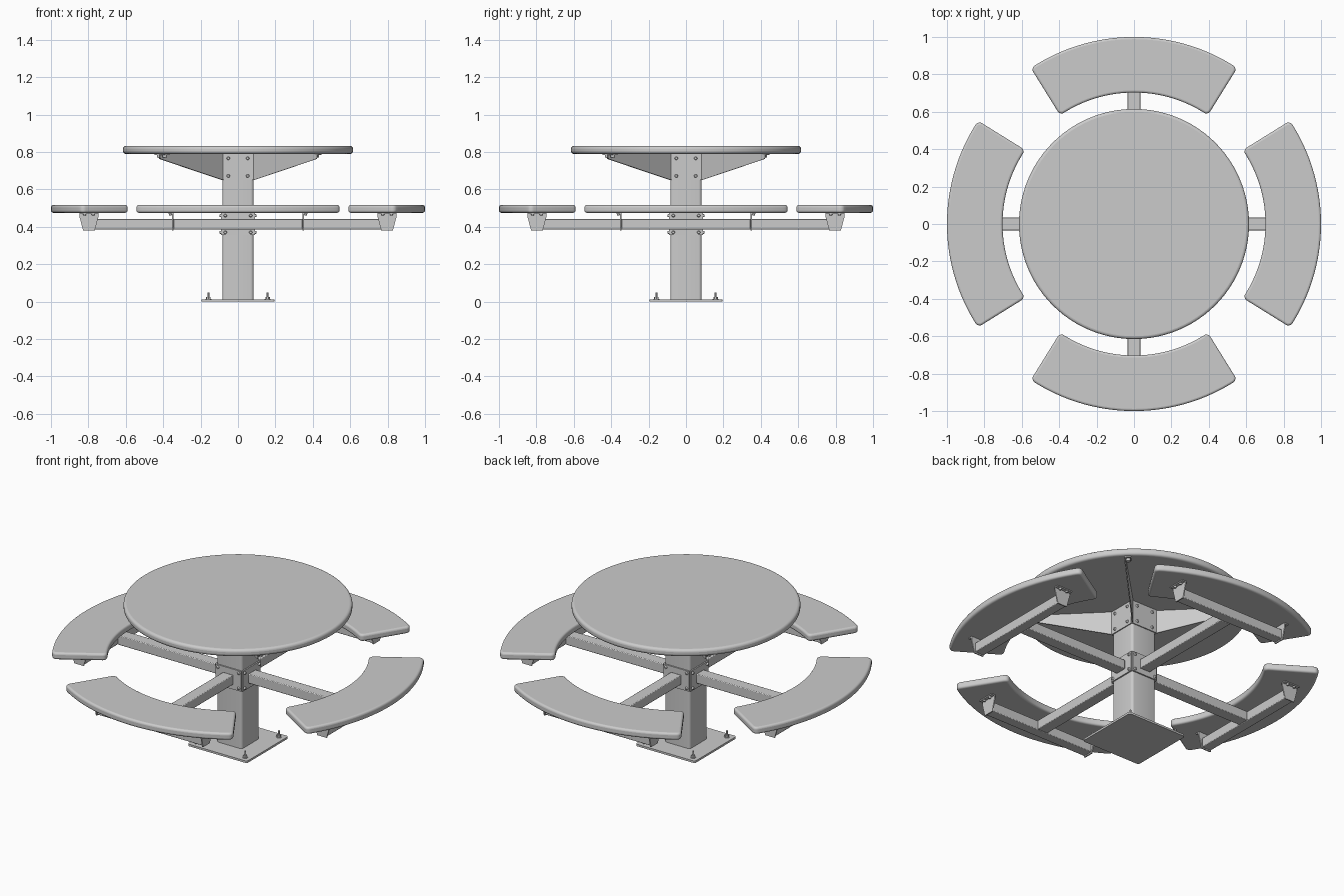
import bpy, bmesh, math
from mathutils import Matrix, Vector

if "Cube" in bpy.data.objects:
    bpy.data.objects.remove(bpy.data.objects["Cube"])


def finish(name, bm, bevel=0.0, segs=3, rot=0.0):
    """Turn a bmesh into an object, optionally with rounded edges."""
    bm.transform(Matrix.Rotation(rot, 4, 'Z'))
    bmesh.ops.recalc_face_normals(bm, faces=bm.faces)
    me = bpy.data.meshes.new(name)
    bm.to_mesh(me)
    bm.free()
    ob = bpy.data.objects.new(name, me)
    bpy.context.collection.objects.link(ob)
    if bevel:
        m = ob.modifiers.new("round", 'BEVEL')
        m.width, m.segments = bevel, segs
        m.limit_method, m.angle_limit = 'ANGLE', math.radians(40)
    bpy.context.view_layer.objects.active = ob
    ob.select_set(True)
    bpy.ops.object.shade_smooth_by_angle(angle=math.radians(35))
    ob.select_set(False)
    return ob


def add_box(bm, x0, x1, y0, y1, z0, z1):
    size = Matrix.Diagonal((x1 - x0, y1 - y0, z1 - z0, 1))
    mid = Matrix.Translation(((x0 + x1) / 2, (y0 + y1) / 2, (z0 + z1) / 2))
    bmesh.ops.create_cube(bm, size=1, matrix=mid @ size)


def add_prism(bm, pts, offset):
    f = bm.faces.new([bm.verts.new(p) for p in pts])
    g = bmesh.ops.extrude_face_region(bm, geom=[f], use_keep_orig=True)
    verts = [v for v in g['geom'] if isinstance(v, bmesh.types.BMVert)]
    bmesh.ops.translate(bm, vec=offset, verts=verts)


def add_cyl(bm, p, axis, r, h, n=12, r2=None):
    """Cylinder starting at p and running h along axis."""
    axis = Vector(axis).normalized()
    q = Vector((0, 0, 1)).rotation_difference(axis).to_matrix().to_4x4()
    bmesh.ops.create_cone(bm, cap_ends=True, segments=n, radius1=r,
                          radius2=r if r2 is None else r2, depth=h,
                          matrix=Matrix.Translation(Vector(p) + axis * h / 2) @ q)


def add_bolt(bm, p, axis):
    add_cyl(bm, p, axis, 0.009, 0.009, 12, 0.006)


P = 0.083           # half width of the post
TOP_Z = 0.79        # underside of the table top
SEAT_Z = 0.475      # underside of the seats

# table top
bm = bmesh.new()
add_cyl(bm, (0, 0, TOP_Z), (0, 0, 1), 0.615, 0.042, 96)
finish("table_top", bm, 0.015, 4)

# square post with rounded corners
bm = bmesh.new()
add_box(bm, -P, P, -P, P, 0.008, TOP_Z)
bmesh.ops.bevel(bm, geom=[e for e in bm.edges if abs(e.verts[0].co.z - e.verts[1].co.z) > 0.5],
                offset=0.015, segments=4, profile=0.5, affect='EDGES')
finish("post", bm)

# base plate
bm = bmesh.new()
add_box(bm, -0.195, 0.195, -0.195, 0.195, 0, 0.012)
bmesh.ops.bevel(bm, geom=[e for e in bm.edges if abs(e.verts[0].co.z - e.verts[1].co.z) > 0.005],
                offset=0.012, segments=4, profile=0.5, affect='EDGES')
finish("base_plate", bm)

# everything below repeats four times; modelled on the +x side
for i in range(4):
    rot = i * math.pi / 2

    # curved seat
    bm = bmesh.new()
    n = 26
    a_in, a_out = math.radians(34.2), math.radians(33.5)
    t = [2 * k / n - 1 for k in range(n + 1)]
    outer = [(math.cos(a_out * k), math.sin(a_out * k), SEAT_Z) for k in t]
    inner = [(0.703 * math.cos(a_in * k), 0.703 * math.sin(a_in * k), SEAT_Z) for k in reversed(t)]
    corners = [Vector(p[:2]) for p in (outer[0], outer[-1], inner[0], inner[-1])]
    add_prism(bm, outer + inner, (0, 0, 0.041))
    bmesh.ops.bevel(bm, geom=[e for e in bm.edges
                              if abs(e.verts[0].co.z - e.verts[1].co.z) > 0.02
                              and any((e.verts[0].co.xy - c).length < 1e-4 for c in corners)],
                    offset=0.025, segments=5, profile=0.5, affect='EDGES')
    finish("seat", bm, 0.012, 4, rot)

    # arm with crossbar under the seat
    bm = bmesh.new()
    add_box(bm, P + 0.008, 0.766, -0.034, 0.034, 0.385, 0.441)
    add_box(bm, 0.766, 0.826, -0.345, 0.345, 0.385, 0.441)
    finish("seat_arm", bm, 0.004, 2, rot)

    # flange joining the arm to the post
    bm = bmesh.new()
    add_box(bm, P, P + 0.008, -P, P, 0.355, 0.475)
    for y in (-0.068, 0.068):
        for z in (0.37, 0.46):
            add_bolt(bm, (P + 0.008, y, z), (1, 0, 0))
    finish("arm_flange", bm, 0, 0, rot)

    # tapered brackets at both crossbar ends
    for s in (-1, 1):
        bm = bmesh.new()
        y = s * 0.345
        add_prism(bm, [(0.746, y, SEAT_Z), (0.848, y, SEAT_Z), (0.848, y, 0.455),
                       (0.828, y, 0.38), (0.766, y, 0.38), (0.746, y, 0.455)], (0, s * 0.007, 0))
        ys = sorted((y, y + s * 0.027))
        add_box(bm, 0.746, 0.848, ys[0], ys[1], SEAT_Z - 0.006, SEAT_Z)
        for x in (0.775, 0.82):
            add_bolt(bm, (x, s * 0.361, SEAT_Z - 0.006), (0, 0, -1))
        finish("seat_bracket", bm, 0, 0, rot)

    # bent gusset: flange on the post face, web running out diagonally
    bm = bmesh.new()
    add_box(bm, P, P + 0.006, -P, P, 0.65, TOP_Z)
    for y in (-0.052, 0.052):
        for z in (0.672, 0.766):
            add_bolt(bm, (P + 0.006, y, z), (1, 0, 0))
    d = Vector((1, -1, 0)).normalized()
    side = Vector((1, 1, 0)).normalized()
    up = Vector((0, 0, 1))
    c = Vector((P, -P, 0))
    add_prism(bm, [c + up * TOP_Z, c + up * 0.65, c + d * 0.47 + up * 0.762,
                   c + d * 0.48 + up * 0.77, c + d * 0.48 + up * TOP_Z], side * 0.006)
    # end tab screwed to the table top
    tab = c + d * 0.435 + up * (TOP_Z - 0.006)
    add_prism(bm, [tab, tab + d * 0.045, tab + d * 0.045 + side * 0.035, tab + side * 0.035],
              (0, 0, 0.006))
    add_cyl(bm, tab + d * 0.022 + side * 0.02, (0, 0, -1), 0.012, 0.014)
    finish("top_gusset", bm, 0, 0, rot)

    # anchor bolt in the base plate corner
    bm = bmesh.new()
    add_cyl(bm, (0.158, 0.158, 0.012), (0, 0, 1), 0.015, 0.003, 20)
    add_cyl(bm, (0.158, 0.158, 0.015), (0, 0, 1), 0.012, 0.011, 6)
    add_cyl(bm, (0.158, 0.158, 0.026), (0, 0, 1), 0.005, 0.024, 12)
    finish("anchor_bolt", bm, 0, 0, rot)
